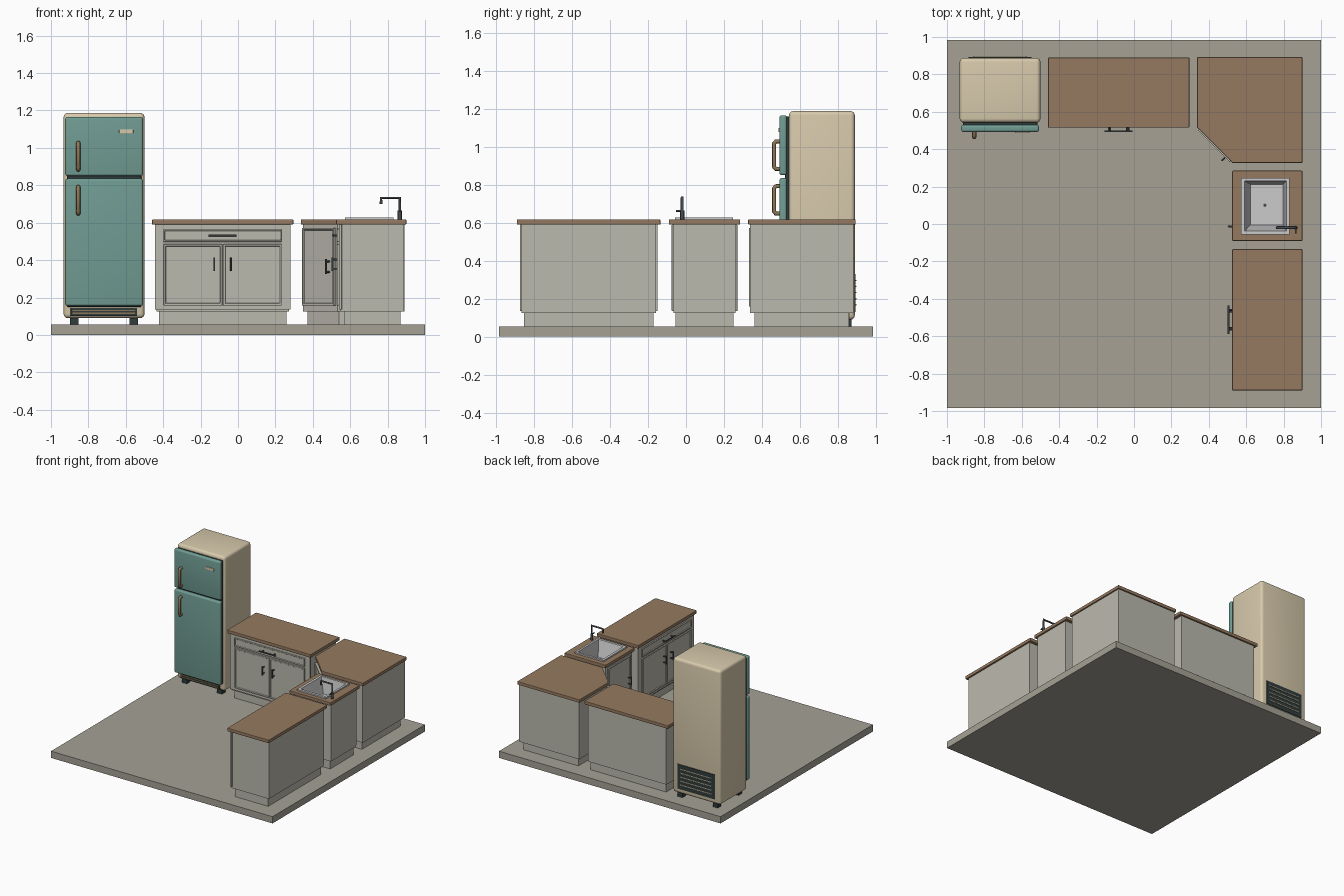
import bpy, bmesh
from math import radians
from mathutils import Matrix, Vector

if "Cube" in bpy.data.objects:
    bpy.data.objects.remove(bpy.data.objects["Cube"])

I = Matrix.Identity(4)


def mat(name, r, g, b):
    m = bpy.data.materials.new(name)
    m.diffuse_color = [(c / 255) ** 2.2 for c in (r, g, b)] + [1]
    m.use_nodes = True
    m.node_tree.nodes["Principled BSDF"].inputs["Base Color"].default_value = m.diffuse_color
    return m


CREAM, TEAL = mat("cream", 214, 200, 170), mat("teal", 112, 155, 146)
DARK, WOOD = mat("dark", 52, 62, 62), mat("wood", 148, 121, 96)
CAB, FLOOR = mat("cabinet", 186, 184, 172), mat("floor", 164, 160, 148)
METAL, STEEL = mat("metal", 75, 78, 82), mat("steel", 190, 190, 188)
BRONZE = mat("bronze", 140, 118, 88)


def finish(name, bm, m, M=I, bevel=0.0, seg=2):
    bmesh.ops.recalc_face_normals(bm, faces=bm.faces)
    bm.transform(M)
    me = bpy.data.meshes.new(name)
    bm.to_mesh(me)
    bm.free()
    me.materials.append(m)
    ob = bpy.data.objects.new(name, me)
    bpy.context.collection.objects.link(ob)
    if bevel:
        b = ob.modifiers.new("bevel", 'BEVEL')
        b.width, b.segments, b.limit_method = bevel, seg, 'ANGLE'
        for p in me.polygons:
            p.use_smooth = seg > 2
    return ob


def box(name, x, y, z, m, M=I, bevel=0.0, seg=2, recess=None):
    bm = bmesh.new()
    bmesh.ops.create_cube(bm, size=1)
    for v in bm.verts:
        v.co = [r[0] if c < 0 else r[1] for r, c in zip((x, y, z), v.co)]
    bm.normal_update()
    if recess:  # framed front: inset the -y face and push it in
        f = [f for f in bm.faces if f.normal.y < -0.9]
        bmesh.ops.inset_region(bm, faces=f, thickness=recess, depth=0)
        bmesh.ops.inset_region(bm, faces=f, thickness=0.003, depth=-0.007)
    return finish(name, bm, m, M, bevel, seg)


def prism(name, pts, z0, z1, m, bevel=0.0):
    bm = bmesh.new()
    f = bm.faces.new([bm.verts.new((x, y, z0)) for x, y in pts])
    r = bmesh.ops.extrude_face_region(bm, geom=[f])
    bmesh.ops.translate(bm, vec=(0, 0, z1 - z0),
                        verts=[g for g in r["geom"] if isinstance(g, bmesh.types.BMVert)])
    return finish(name, bm, m, I, bevel)


def rod(name, paths, r, m, M=I):
    cu = bpy.data.curves.new(name, 'CURVE')
    cu.dimensions, cu.bevel_depth, cu.bevel_resolution = '3D', r, 2
    cu.use_fill_caps = True
    for pts in paths:
        s = cu.splines.new('POLY')
        s.points.add(len(pts) - 1)
        for p, q in zip(s.points, pts):
            p.co = (M @ Vector(q)).to_4d()
    cu.materials.append(m)
    ob = bpy.data.objects.new(name, cu)
    bpy.context.collection.objects.link(ob)
    return ob


def pull(name, x, y, z, length, M, vertical=True):
    d = Vector((0, 0, 1) if vertical else (1, 0, 0))
    c, back = Vector((x, y - 0.022, z)), Vector((0, 0.024, 0))
    h = d * length / 2
    rod(name, [[c - h, c + h]] + [[c + h * s, c + h * s + back] for s in (-.7, .7)],
        0.005, METAL, M)


def cabinet(name, M, w, doors, drawer):
    """Cabinet in local space: front edge of the counter at y = 0, facing -y."""
    h = w / 2
    top = box(name + "_countertop", (-h, h), (0, .375), (.59, .617), WOOD, M, .004)
    body = box(name + "_body", (-h + .024, h - .024), (.03, .362), (.135, .59), CAB, M)
    box(name + "_face_frame", (-h + .015, h - .015), (.014, .03), (.135, .59), CAB, M, .002)
    box(name + "_bottom_rail", (-h + .024, h - .024), (.024, .36), (.124, .136), CAB, M)
    box(name + "_toe_kick", (-h + .036, h - .036), (.045, .345), (.055, .125), CAB, M)
    e = h - .06 if drawer else h - .04
    ztop = .485 if drawer else .57
    if drawer:
        box(name + "_drawer", (-e, e), (.003, .015), (.498, .566), CAB, M, .002, recess=.01)
        pull(name + "_drawer_pull", 0, .003, .532, .15, M, False)
    dw = 2 * e / doors
    for i in range(doors):
        x0 = -e + i * dw
        box(f"{name}_door_{i + 1}", (x0 + .002, x0 + dw - .002), (.003, .015),
            (.158, ztop), CAB, M, .002, recess=.014)
    for x in ((-.045, .045) if doors == 2 else (.11,)):
        pull(name + "_door_pull", x, .003, .378, .07, M)
    return top, body


# floor slab
box("floor", (-1, 1), (-.983, .983), (0, .055), FLOOR)

# straight cabinets
R = Matrix.Rotation(radians(-90), 4, 'Z')
cabinet("back_cabinet", Matrix.Translation((-.082, .515, 0)), .755, 2, True)
cabinet("side_cabinet", Matrix.Translation((.525, -.512, 0)) @ R, .755, 2, True)
cut_parts = cabinet("sink_cabinet", Matrix.Translation((.525, .0975, 0)) @ R, .375, 1, False)

# corner cabinet with diagonal door


def corner(d):
    k = d * .414
    return [(.337 + d, .892 - d), (.9 - d, .892 - d), (.9 - d, .327 + d),
            (.527 + k, .327 + d), (.337 + d, .517 + k)]


prism("corner_countertop", corner(0), .59, .617, WOOD, .004)
prism("corner_body", corner(.01), .124, .59, CAB)
prism("corner_toe_kick", corner(.034), .055, .125, CAB)
D = Matrix.Translation((.432, .422, 0)) @ Matrix.Rotation(radians(-45), 4, 'Z')
box("corner_door", (-.12, .12), (-.008, .012), (.158, .572), CAB, D, .002, recess=.014)
pull("corner_door_pull", .085, -.008, .365, .08, D)

# sink: opening cutter and basin made of nested rectangular loops
cut = box("sink_cutter", (.583, .822), (-.047, .237), (.48, .7), STEEL)
cut.hide_render = True
cut.display_type = 'WIRE'
for ob in cut_parts:
    b = ob.modifiers.new("opening", 'BOOLEAN')
    b.operation, b.object, b.solver = 'DIFFERENCE', cut, 'EXACT'
bm = bmesh.new()
loops = []
for x0, x1, y0, y1, z in ((.572, .832, -.057, .247, .615), (.572, .832, -.057, .247, .628),
                          (.592, .815, -.037, .23, .628), (.622, .797, -.005, .212, .5)):
    loops.append([bm.verts.new(p) for p in
                  ((x0, y0, z), (x1, y0, z), (x1, y1, z), (x0, y1, z))])
for a, b in zip(loops, loops[1:]):
    for i in range(4):
        bm.faces.new((a[i], a[(i + 1) % 4], b[(i + 1) % 4], b[i]))
bm.faces.new(loops[-1])
finish("sink_basin", bm, STEEL)
rod("drain", [[(.7, .1, .495), (.7, .1, .503)]], .009, METAL)

# tap
rod("tap", [[(.865, -.02, .61), (.865, -.02, .733), (.765, -.02, .733), (.765, -.02, .7)]],
    .008, METAL)
rod("tap_base", [[(.865, -.02, .615), (.865, -.02, .665)]], .011, METAL)
rod("tap_lever", [[(.865, -.02, .662), (.865, -.052, .662)]], .005, METAL)

# refrigerator
box("fridge_body", (-.932, -.5), (.542, .888), (.09, 1.187), CREAM, I, .022, 4)
box("fridge_gasket", (-.915, -.517), (.522, .55), (.15, 1.158), DARK, I, .004)
for n, z0, z1, hz in (("lower", .155, .835, .72), ("upper", .85, 1.165, .955)):
    box(n + "_fridge_door", (-.924, -.508), (.492, .53), (z0, z1), TEAL, I, .012, 4)
    rod(n + "_fridge_handle", [[(-.854, .495, hz - .072), (-.854, .472, hz - .072),
                                (-.854, .464, hz - .062), (-.854, .464, hz + .062),
                                (-.854, .472, hz + .072), (-.854, .495, hz + .072)]],
        .011, BRONZE)
box("fridge_badge", (-.635, -.56), (.486, .495), (1.076, 1.098), CREAM, I, .003)
box("front_grille", (-.895, -.54), (.534, .56), (.1, .145), DARK, I, .003)
for i in range(2):
    box("front_grille_slat", (-.885, -.55), (.53, .54), (.113 + i * .014, .119 + i * .014), BRONZE)
box("rear_grille", (-.885, -.547), (.88, .893), (.13, .33), DARK)
for i in range(5):
    z = .165 + i * .032
    box("rear_grille_slat", (-.86, -.572), (.885, .897), (z, z + .006), CREAM)
for x in (-.875, -.557):
    for y in (.58, .85):
        box("fridge_foot", (x - .022, x + .022), (y - .022, y + .022), (.055, .095), DARK)

bpy.context.view_layer.update()
